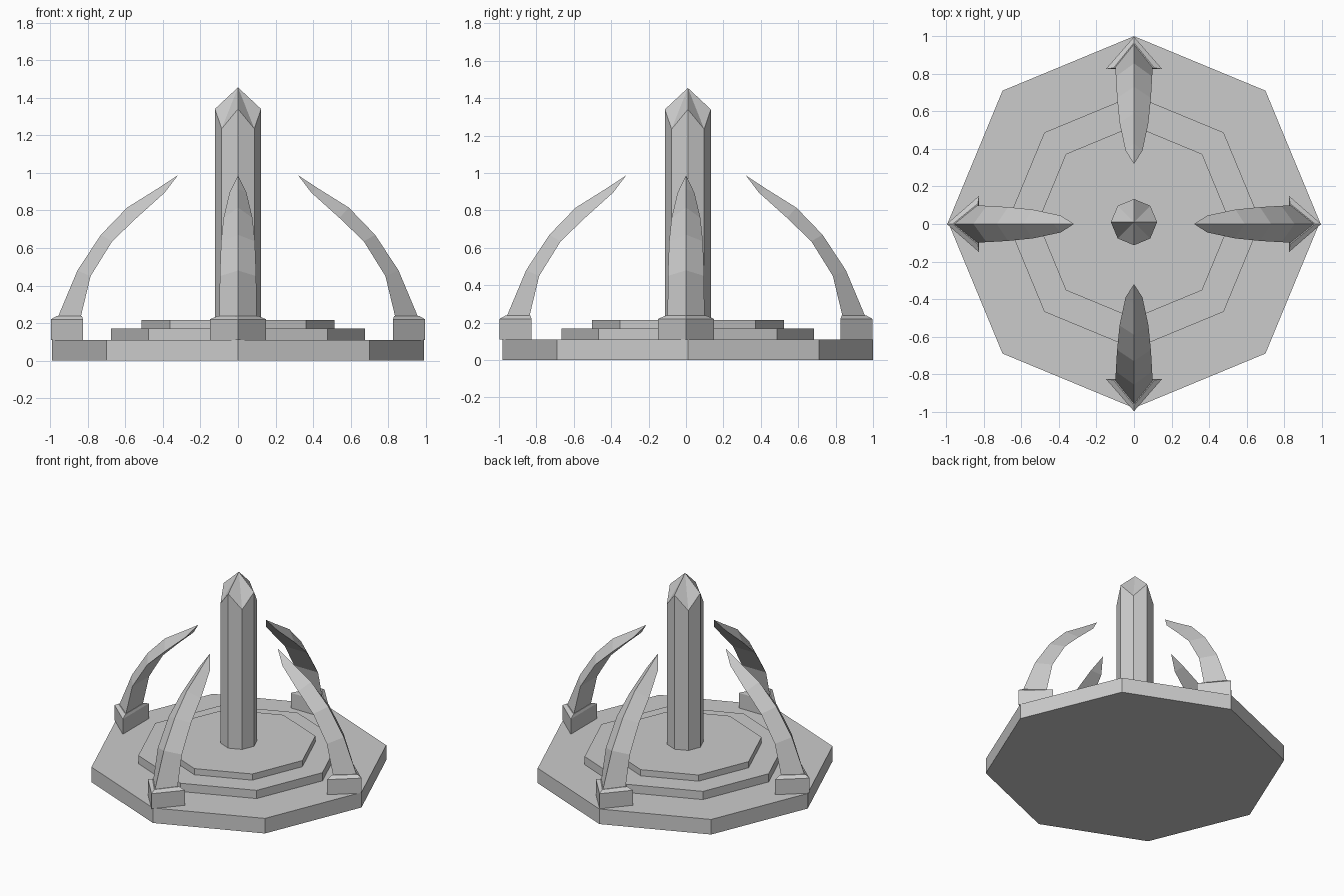
import bpy
from math import sin, cos, pi
from mathutils import Matrix

if "Cube" in bpy.data.objects:
    bpy.data.objects.remove(bpy.data.objects["Cube"])

CY = 0.01  # the platform and column sit slightly behind the arch centre


def make(name, verts, faces):
    mesh = bpy.data.meshes.new(name)
    mesh.from_pydata(verts, [], faces)
    obj = bpy.data.objects.new(name, mesh)
    bpy.context.collection.objects.link(obj)
    return obj


def loft(name, rings, tip=None):
    """Skin rings with equal point counts; end in a point or a cap."""
    n = len(rings[0])
    verts = [p for ring in rings for p in ring]
    faces = [tuple(range(n))[::-1]]
    for r in range(len(rings) - 1):
        a, b = r * n, (r + 1) * n
        for i in range(n):
            j = (i + 1) % n
            faces.append((a + i, a + j, b + j, b + i))
    last = (len(rings) - 1) * n
    if tip:
        verts.append(tip)
        faces += [(last + i, last + (i + 1) % n, len(verts) - 1) for i in range(n)]
    else:
        faces.append(tuple(range(last, last + n)))
    return make(name, verts, faces)


def octagon(radius, heights):
    return [(radius * cos(i * pi / 4), CY + radius * sin(i * pi / 4), heights[i % 2])
            for i in range(8)]


# Stepped octagonal platform
for name, radius, z0, z1 in [("base_platform", 0.99, 0, 0.11),
                             ("lower_step", 0.675, 0.11, 0.17),
                             ("upper_step", 0.513, 0.17, 0.215)]:
    loft(name, [octagon(radius, (z0, z0)), octagon(radius, (z1, z1))])

# Central column with a faceted point
loft("crystal_column", [octagon(0.123, (0.215, 0.215)), octagon(0.123, (1.34, 1.235))],
     (0, CY, 1.455))


def triangle(outer, inner, half_width):
    """Wedge section: ridge facing outward (+x), flat side facing inward."""
    return [(outer[0], 0, outer[1]), (inner[0], half_width, inner[1]),
            (inner[0], -half_width, inner[1])]


# Wedge plinth and curved fang at each of the four corners
plinth = [triangle((0.997, 0.11), (0.825, 0.11), 0.15),
          triangle((0.997, 0.22), (0.825, 0.22), 0.15),
          triangle((0.965, 0.238), (0.832, 0.238), 0.108)]
fang = [triangle((0.96, 0.23), (0.838, 0.23), 0.098),
        triangle((0.855, 0.48), (0.785, 0.45), 0.097),
        triangle((0.73, 0.67), (0.67, 0.635), 0.09),
        triangle((0.59, 0.815), (0.54, 0.76), 0.077),
        triangle((0.43, 0.915), (0.39, 0.895), 0.045)]
for k, side in enumerate(("right", "back", "left", "front")):
    turn = Matrix.Rotation(k * pi / 2, 4, 'Z')
    loft(side + "_plinth", plinth).data.transform(turn)
    loft(side + "_fang", fang, (0.32, 0, 0.987)).data.transform(turn)
